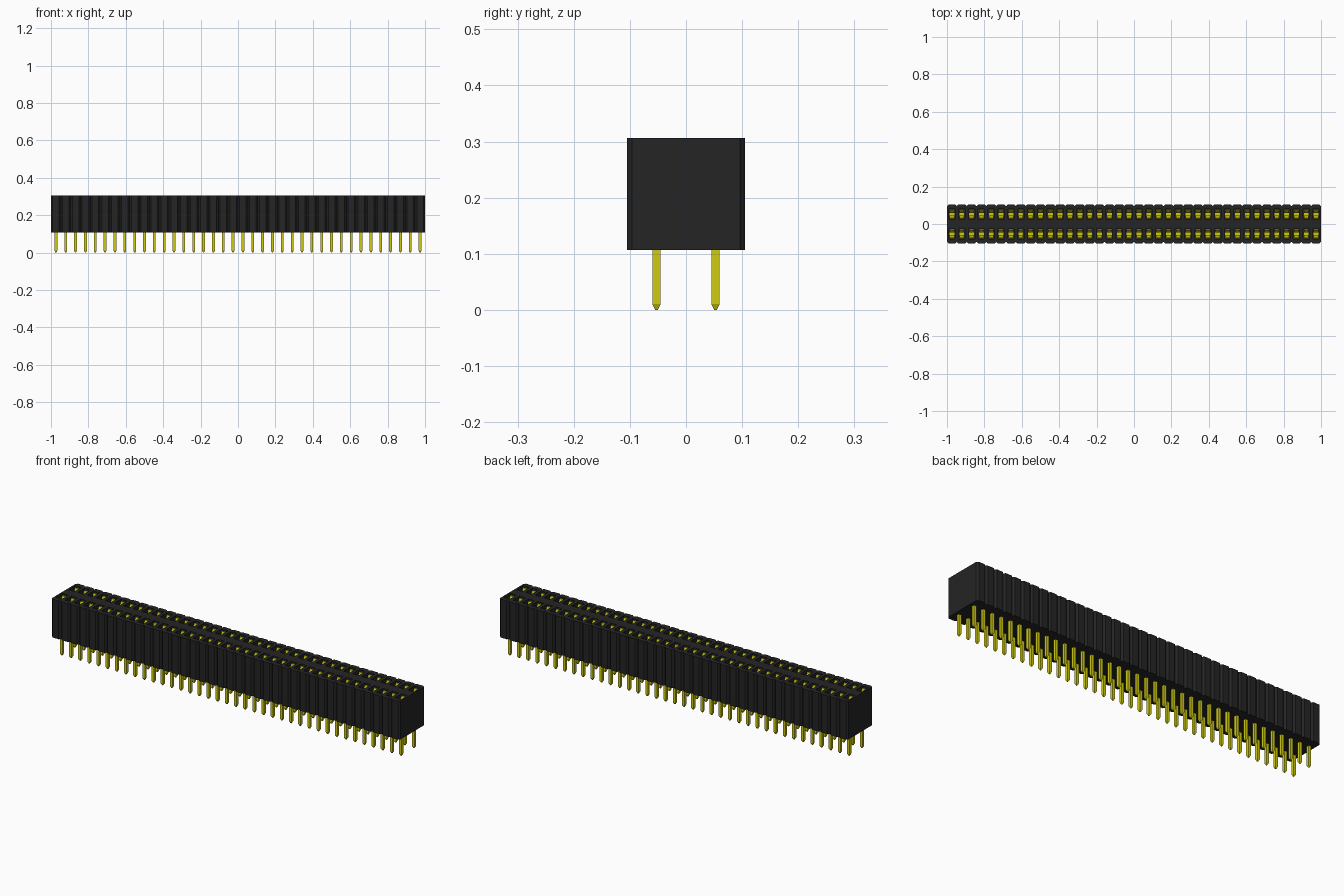
import bpy, bmesh
from mathutils import Matrix

if "Cube" in bpy.data.objects:
    bpy.data.objects.remove(bpy.data.objects["Cube"])

COUNT = 38                     # contacts per row
PITCH = 2.0 / COUNT
ROW_Y = PITCH                  # row distance from the middle
HALF_Y = 0.105                 # half depth of the housing
Z0, Z1 = 0.107, 0.306          # housing bottom and top
FLOOR = 0.14                   # socket floor
CH = 0.009                     # groove chamfer
HX, HY = 0.017, 0.027          # half size of a socket opening


def material(name, color):
    m = bpy.data.materials.new(name)
    m.use_nodes = True
    m.diffuse_color = color
    m.node_tree.nodes["Principled BSDF"].inputs["Base Color"].default_value = color
    return m


black = material("black plastic", (0.018, 0.018, 0.018, 1))
yellow = material("yellow metal", (0.63, 0.60, 0.006, 1))


def finish(bm, name, mat):
    bmesh.ops.remove_doubles(bm, verts=bm.verts, dist=1e-5)
    bmesh.ops.recalc_face_normals(bm, faces=bm.faces)
    me = bpy.data.meshes.new(name)
    bm.to_mesh(me)
    bm.free()
    me.materials.append(mat)
    ob = bpy.data.objects.new(name, me)
    bpy.context.collection.objects.link(ob)
    return ob


def ring(bm, pts, z):
    return [bm.verts.new((x, y, z)) for x, y in pts]


def walls(bm, low, high, indices):
    n = len(low)
    for i in indices:
        j = (i + 1) % n
        bm.faces.new((low[i], low[j], high[j], high[i]))


def rect(hx, hy, cy=0.0):
    return [(-hx, cy - hy), (hx, cy - hy), (hx, cy + hy), (-hx, cy + hy)]


def repeat(bm):
    """Mirror one contact position to the second row, then copy it along x."""
    geom = bm.verts[:] + bm.edges[:] + bm.faces[:]
    dup = bmesh.ops.duplicate(bm, geom=geom)["geom"]
    bmesh.ops.scale(bm, vec=(1, -1, 1),
                    verts=[g for g in dup if isinstance(g, bmesh.types.BMVert)])
    geom = bm.verts[:] + bm.edges[:] + bm.faces[:]
    for i in range(1, COUNT):
        dup = bmesh.ops.duplicate(bm, geom=geom)["geom"]
        bmesh.ops.translate(bm, vec=(i * PITCH, 0, 0),
                            verts=[g for g in dup if isinstance(g, bmesh.types.BMVert)])
    bmesh.ops.translate(bm, vec=(-1 + PITCH / 2, 0, 0), verts=bm.verts)


# Housing: one grooved half cell with a socket, repeated, then closed at the ends
bm = bmesh.new()
h = PITCH / 2
outline = [(-h, 0), (h, 0), (h, HALF_Y - CH), (h - CH, HALF_Y),
           (-h + CH, HALF_Y), (-h, HALF_Y - CH)]
bottom, top = ring(bm, outline, Z0), ring(bm, outline, Z1)
bm.faces.new(bottom)
walls(bm, bottom, top, (2, 3, 4))
mouth = ring(bm, rect(HX, HY, ROW_Y), Z1)
base = ring(bm, rect(HX, HY, ROW_Y), FLOOR)
bm.faces.new(base)
walls(bm, base, mouth, range(4))
edges = []
for loop in (top, mouth):
    for a, b in zip(loop, loop[1:] + loop[:1]):
        edges.append(bm.edges.get((a, b)) or bm.edges.new((a, b)))
bmesh.ops.triangle_fill(bm, edges=edges, use_beauty=True)
repeat(bm)
for x in (-1, 1):
    y = HALF_Y - CH
    bm.faces.new([bm.verts.new((x, a, b)) for a, b in
                  ((-y, Z0), (0, Z0), (y, Z0), (y, Z1), (0, Z1), (-y, Z1))])
finish(bm, "housing", black)

# Solder pins: square posts with tapered tips
bm = bmesh.new()
levels = [(0.0025, 0.0), (0.0073, 0.010), (0.0073, FLOOR + 0.004)]
rings = [ring(bm, rect(r, r, ROW_Y), z) for r, z in levels]
bm.faces.new(rings[0])
bm.faces.new(rings[-1])
for lo, hi in zip(rings, rings[1:]):
    walls(bm, lo, hi, range(4))
repeat(bm)
finish(bm, "solder_pins", yellow)

# Spring contacts: a base plate and two leaves pinched together below the mouth
bm = bmesh.new()
T = 0.004
bmesh.ops.create_cube(bm, size=1, matrix=Matrix.Translation((0, ROW_Y, FLOOR + 0.004))
                      @ Matrix.Diagonal((0.026, 0.046, 0.006, 1)))
path = [(0.022, FLOOR + 0.004), (0.018, 0.20), (0.006, 0.262), (0.020, 0.298)]
for side in (-1, 1):
    leaf = []
    for d, z in path:
        leaf.append([bm.verts.new((x, ROW_Y + side * (d + t), z))
                     for x, t in ((-0.013, 0), (0.013, 0), (0.013, T), (-0.013, T))])
    bm.faces.new(leaf[0])
    bm.faces.new(leaf[-1])
    for lo, hi in zip(leaf, leaf[1:]):
        walls(bm, lo, hi, range(4))
repeat(bm)
finish(bm, "spring_contacts", yellow)
